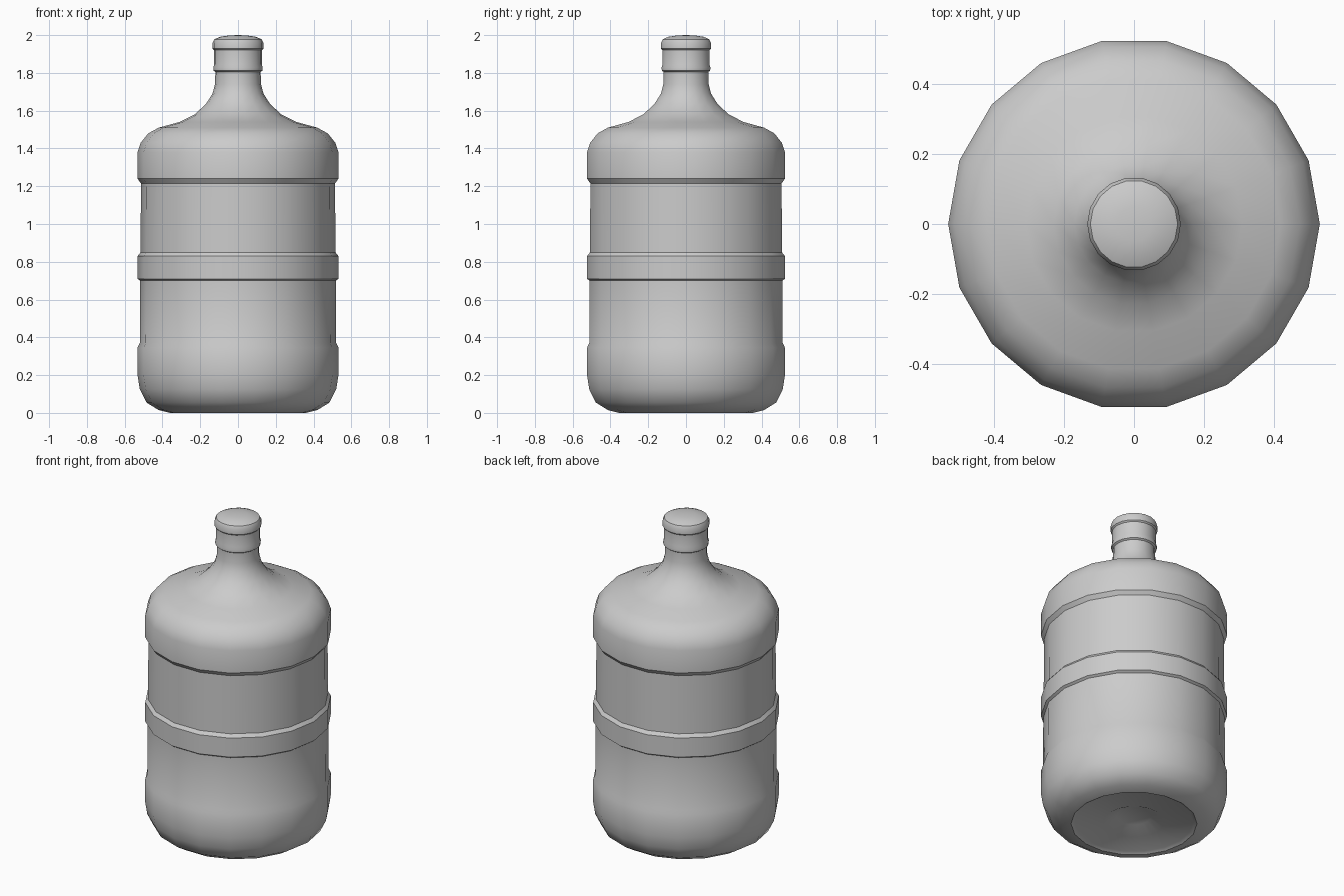
import bpy, bmesh, math

if "Cube" in bpy.data.objects:
    bpy.data.objects.remove(bpy.data.objects["Cube"])

SIDES = 18


def lathe(name, profile):
    """Spin a bottom-to-top (radius, z) profile around the z axis."""
    bm = bmesh.new()
    rings = []
    for r, z in profile:
        if r == 0:
            rings.append([bm.verts.new((0, 0, z))] * SIDES)
        else:
            rings.append([bm.verts.new((r * math.cos(2 * math.pi * i / SIDES),
                                        r * math.sin(2 * math.pi * i / SIDES), z))
                          for i in range(SIDES)])
    for low, high in zip(rings, rings[1:]):
        for i in range(SIDES):
            j = (i + 1) % SIDES
            corners = dict.fromkeys([low[i], low[j], high[j], high[i]])
            bm.faces.new(list(corners))
    mesh = bpy.data.meshes.new(name)
    bm.to_mesh(mesh)
    bm.free()
    obj = bpy.data.objects.new(name, mesh)
    bpy.context.collection.objects.link(obj)
    bpy.ops.object.select_all(action='DESELECT')
    obj.select_set(True)
    bpy.context.view_layer.objects.active = obj
    bpy.ops.object.shade_smooth_by_angle(angle=math.radians(35))
    return obj


# Bottle: dimpled base, rounded foot, ribbed wall, shoulder and neck
lathe("bottle_body", [
    (0, 0.05), (0.10, 0.05), (0.175, 0.012), (0.34, 0.012), (0.36, 0.0),
    (0.42, 0.015), (0.485, 0.055), (0.52, 0.125), (0.532, 0.20), (0.532, 0.345),
    (0.52, 0.37), (0.518, 0.70),
    (0.532, 0.71), (0.532, 0.83), (0.516, 0.85),
    (0.514, 1.215), (0.532, 1.24), (0.532, 1.38), (0.515, 1.43),
    (0.475, 1.48), (0.42, 1.51), (0.31, 1.54), (0.23, 1.58), (0.17, 1.635),
    (0.135, 1.69), (0.122, 1.74), (0.12, 1.80), (0.12, 1.90)])

# Cap: skirt with a lower bead, rim ring and domed top
lathe("cap", [
    (0.12, 1.805), (0.13, 1.812), (0.131, 1.828), (0.126, 1.845),
    (0.126, 1.92), (0.134, 1.928), (0.134, 1.96), (0.125, 1.978),
    (0.095, 1.991), (0.05, 1.998), (0, 2.0)])
